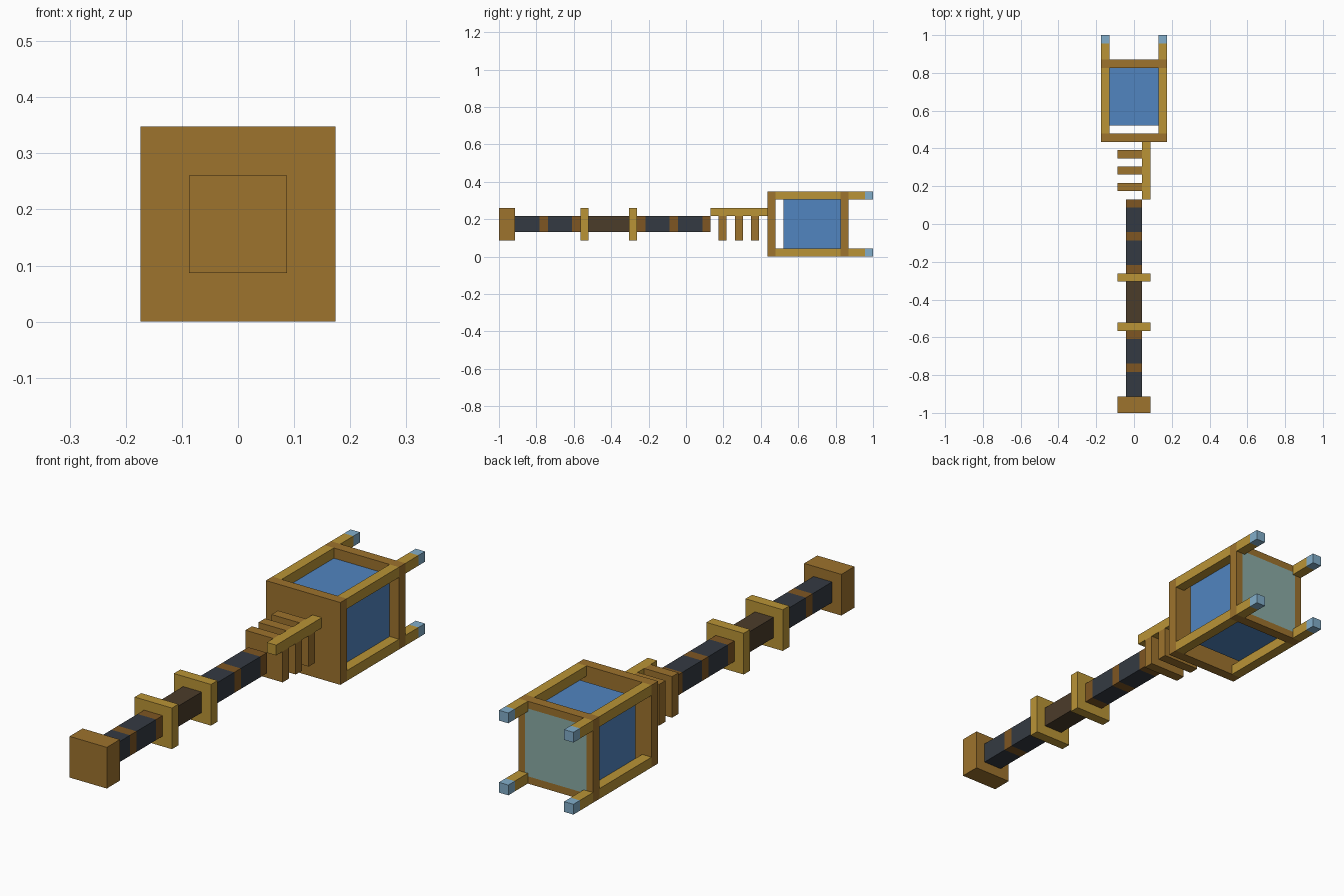
import bpy
import bmesh

if "Cube" in bpy.data.objects:
    bpy.data.objects.remove(bpy.data.objects["Cube"], do_unlink=True)

U = 2 / 46          # one grid step of the blocky model
MID = 4             # height of the long axis, in steps


def material(name, rgb):
    """Flat material from 0-255 display values."""
    lin = [((c / 255 + 0.055) / 1.055) ** 2.4 for c in rgb] + [1.0]
    m = bpy.data.materials.new(name)
    m.use_nodes = True
    m.diffuse_color = lin
    m.node_tree.nodes["Principled BSDF"].inputs["Base Color"].default_value = lin
    return m


bronze = material("bronze", (157, 115, 45))
gold = material("gold", (186, 148, 54))
brown = material("brown band", (126, 86, 34))
slate = material("dark slate", (52, 58, 66))
leather = material("dark leather", (75, 60, 42))
blue = material("blue glass", (81, 133, 192))
pale = material("pale blue", (130, 174, 202))
teal = material("teal glass", (139, 172, 166))


def prism(name, profile, stops, mats):
    """Extrude an (x, z) profile along y through the stops, one material per stretch."""
    bm = bmesh.new()
    rings = [[bm.verts.new((x * U, y * U, (z + MID) * U)) for x, z in profile] for y in stops]
    slots = list(dict.fromkeys(mats))
    n = len(profile)
    for a, b, m in zip(rings, rings[1:], mats):
        for i in range(n):
            j = (i + 1) % n
            bm.faces.new((a[i], a[j], b[j], b[i])).material_index = slots.index(m)
    bm.faces.new(rings[0]).material_index = slots.index(mats[0])
    bm.faces.new(rings[-1]).material_index = slots.index(mats[-1])
    bmesh.ops.recalc_face_normals(bm, faces=bm.faces)
    mesh = bpy.data.meshes.new(name)
    bm.to_mesh(mesh)
    bm.free()
    for m in slots:
        mesh.materials.append(m)
    obj = bpy.data.objects.new(name, mesh)
    bpy.context.collection.objects.link(obj)
    return obj


def square(r, x=0, z=0):
    return [(x - r, z - r), (x + r, z - r), (x + r, z + r), (x - r, z + r)]


# Handle: pommel, banded shaft and two guards
prism("pommel", square(2), (-23, -21), [bronze])
prism("lower_shaft", square(1), (-21, -18, -17, -14, -13), [slate, brown, slate, brown])
prism("lower_guard", square(2), (-13, -12), [gold])
prism("grip", square(1), (-12, -7), [leather])
prism("upper_guard", square(2), (-7, -6), [gold])
prism("upper_shaft", square(1), (-6, -5, -2, -1, 2, 3), [brown, slate, brown, slate, brown])

# Neck: notched fins carried by a corner bar
notched = [(-2, -2), (2, -2), (2, 1), (1, 1), (1, 2), (-2, 2)]
for i in range(3):
    y = 4 + 2 * i
    prism(f"neck_fin_{i + 1}", notched, (y, y + 1), [bronze])
prism("neck_bar", square(0.5, 1.5, 1.5), (3, 10), [gold])

# Head: base plate, glass core, corner rails and pale tips
prism("head_base_plate", square(4), (10, 11), [bronze])
prism("glass_core", square(3), (12, 19), [blue])
for x, side in ((-3.5, "right"), (3.5, "left")):
    for z, level in ((-3.5, "lower"), (3.5, "upper")):
        post = square(0.5, x, z)
        prism(f"{level}_{side}_rail", post, (11, 19), [gold])
        prism(f"{level}_{side}_prong", post, (20, 22, 23), [gold, pale])

# End frame with an inset glass face on its back
frame = prism("end_frame", square(4), (19, 20), [bronze])
frame.data.materials.append(teal)
bm = bmesh.new()
bm.from_mesh(frame.data)
back = max(bm.faces, key=lambda f: f.normal.y)
bmesh.ops.inset_region(bm, faces=[back], thickness=U)
back.material_index = 1
bm.to_mesh(frame.data)
bm.free()
